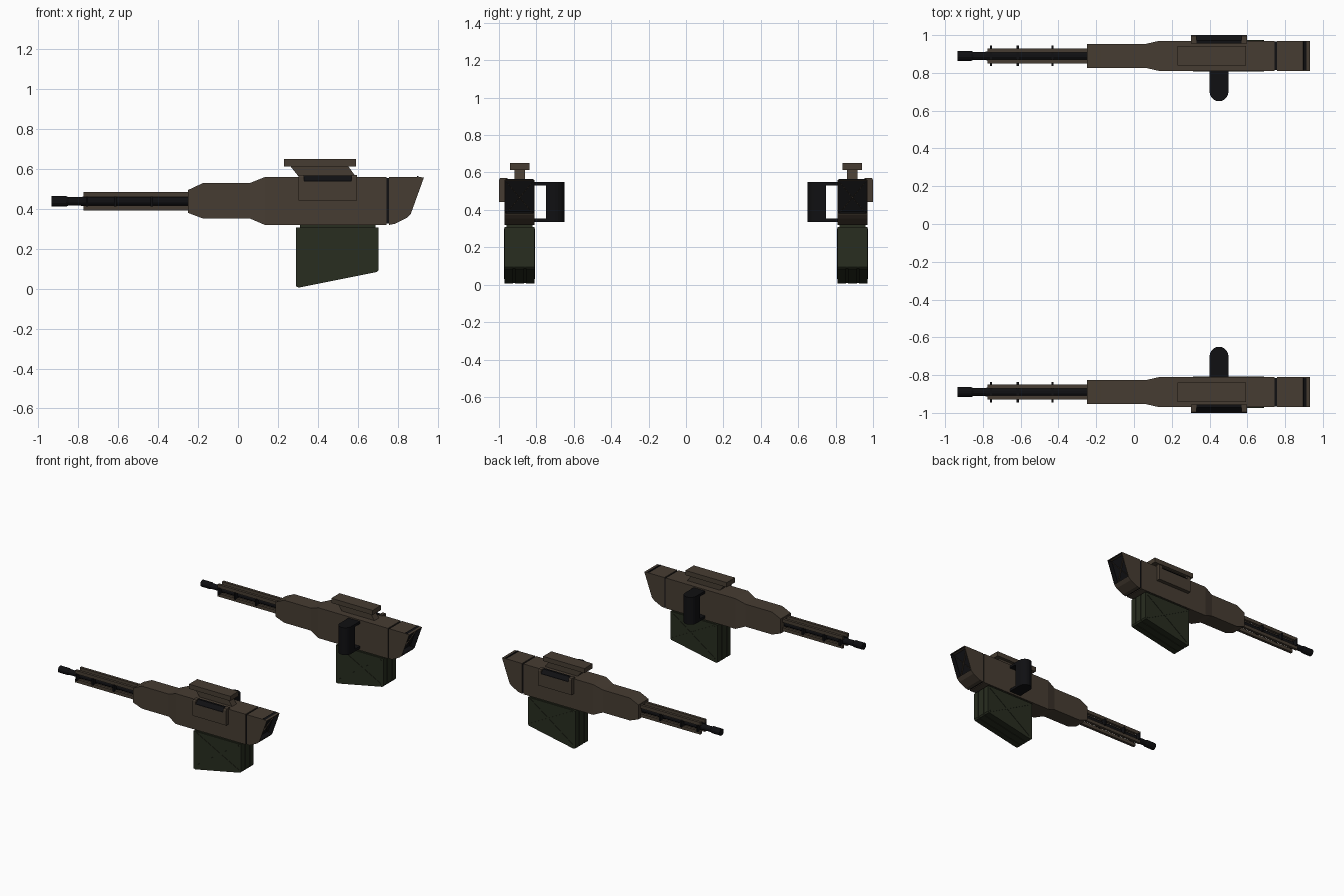
import bpy, bmesh, math

if "Cube" in bpy.data.objects:
    bpy.data.objects.remove(bpy.data.objects["Cube"])

C = -0.89  # centre line of the front gun; the other gun is mirrored across y = 0


def mat(name, col):
    m = bpy.data.materials.new(name)
    m.diffuse_color = (*col, 1)
    m.use_nodes = True
    m.node_tree.nodes["Principled BSDF"].inputs["Base Color"].default_value = m.diffuse_color
    return m


BROWN = mat("brown", (0.062, 0.046, 0.032))
DARK = mat("black", (0.005, 0.005, 0.006))
GREEN = mat("green", (0.021, 0.026, 0.014))


def finish(name, bm, *mats):
    bmesh.ops.recalc_face_normals(bm, faces=bm.faces)
    me = bpy.data.meshes.new(name)
    bm.to_mesh(me)
    bm.free()
    for m in mats:
        me.materials.append(m)
    ob = bpy.data.objects.new(name, me)
    bpy.context.collection.objects.link(ob)
    mod = ob.modifiers.new("mirror", 'MIRROR')
    mod.use_axis = (False, True, False)
    mod.use_mirror_merge = False
    return ob


def loft(bm, rings):
    """Skin a list of equal-length point rings and cap both ends."""
    vs = [[bm.verts.new(p) for p in r] for r in rings]
    n = len(vs[0])
    for a, b in zip(vs, vs[1:]):
        for i in range(n):
            bm.faces.new((a[i], a[(i + 1) % n], b[(i + 1) % n], b[i]))
    bm.faces.new(vs[0])
    bm.faces.new(vs[-1])


def prism(bm, profile, y0, y1):
    """Extrude an x-z profile between two offsets from the gun centre line."""
    loft(bm, [[(x, C + y, z) for x, z in profile] for y in (y0, y1)])


def box(bm, x0, x1, y0, y1, z0, z1):
    prism(bm, [(x0, z0), (x1, z0), (x1, z1), (x0, z1)], y0, y1)


def strip(bm, p, q, w, y0, y1):
    """Straight bar in the x-z plane from p to q."""
    dx, dz = q[0] - p[0], q[1] - p[1]
    k = w / 2 / math.hypot(dx, dz)
    nx, nz = -dz * k, dx * k
    prism(bm, [(p[0] + nx, p[1] + nz), (q[0] + nx, q[1] + nz),
               (q[0] - nx, q[1] - nz), (p[0] - nx, p[1] - nz)], y0, y1)


# receiver: rectangular sections that widen toward the rear
bm = bmesh.new()
loft(bm, [[(x, C - h, z0), (x, C + h, z0), (x, C + h, z1), (x, C - h, z1)]
          for x, z0, z1, h in [(-0.25, 0.38, 0.495, 0.063), (-0.175, 0.352, 0.53, 0.063),
                               (0.06, 0.352, 0.53, 0.063), (0.135, 0.32, 0.56, 0.08),
                               (0.745, 0.32, 0.56, 0.08)]])
finish("receiver", bm, BROWN)

# dark joint between receiver and stock
bm = bmesh.new()
box(bm, 0.74, 0.765, -0.075, 0.075, 0.326, 0.554)
finish("stock_joint", bm, DARK)

# stock with a hollow slanted rear
bm = bmesh.new()
prism(bm, [(0.757, 0.32), (0.785, 0.325), (0.845, 0.355), (0.866, 0.375),
           (0.932, 0.558), (0.9, 0.56), (0.757, 0.56)], -0.08, 0.08)
bmesh.ops.recalc_face_normals(bm, faces=bm.faces)
rear = max(bm.faces, key=lambda f: f.calc_center_median().x if len(f.verts) == 4 and f.normal.x > 0.5
           and f.calc_area() > 0.02 else -9)
bmesh.ops.inset_region(bm, faces=[rear], thickness=0.007)
ret = bmesh.ops.extrude_discrete_faces(bm, faces=[rear])
floor = ret['faces'][0]
n = floor.normal.copy()
bmesh.ops.translate(bm, verts=floor.verts, vec=-n * 0.035)
floor.material_index = 1
for e in floor.edges:
    for f in e.link_faces:
        f.material_index = 1
finish("stock", bm, BROWN, DARK)

# cross brace inside the stock opening
bm = bmesh.new()
for s in (-1, 1):
    rings = []
    for t in (-1, 1):
        x, z = 0.899 + 0.031 * t, 0.466 + 0.083 * t
        y = C + s * t * 0.07
        rings.append([(x - 0.03, y - 0.003, z), (x - 0.03, y + 0.003, z),
                      (x - 0.022, y + 0.003, z), (x - 0.022, y - 0.003, z)])
    loft(bm, rings)
finish("stock_brace", bm, BROWN)

# barrel and stepped muzzle, turned in one piece
bm = bmesh.new()
loft(bm, [[(x, C + r * math.cos(a), 0.438 + r * math.sin(a))
           for a in [math.tau * (i + 0.5) / 12 for i in range(12)]]
          for x, r in [(-0.935, 0.027), (-0.86, 0.027), (-0.85, 0.022), (-0.79, 0.022),
                       (-0.78, 0.024), (-0.24, 0.024)]])
finish("barrel", bm, DARK)

# four corner rails around the barrel
bm = bmesh.new()
for s in (-1, 1):
    for z0, z1 in ((0.391, 0.417), (0.459, 0.486)):
        box(bm, -0.775, -0.24, *sorted((s * 0.018, s * 0.039)), z0, z1)
finish("barrel_rails", bm, BROWN)

# cross plates holding the rails
bm = bmesh.new()
for x in (-0.757, -0.616, -0.432):
    box(bm, x - 0.006, x + 0.006, -0.054, 0.054, 0.413, 0.463)
finish("barrel_clamps", bm, DARK)

# magazine: core between two side shells, with crossed ribs
bm = bmesh.new()
shell = [(0.29, 0.308), (0.29, 0.012), (0.305, 0.006), (0.697, 0.084), (0.705, 0.095), (0.705, 0.308)]
core = [(0.295, 0.306), (0.295, 0.014), (0.306, 0.010), (0.694, 0.088), (0.70, 0.097), (0.70, 0.306)]
for y0, y1 in ((-0.08, -0.035), (-0.025, 0.025), (0.035, 0.08)):
    prism(bm, shell, y0, y1)
prism(bm, core, -0.06, 0.06)
for s in (-1, 1):
    ys = sorted((s * 0.078, s * 0.083))
    strip(bm, (0.315, 0.295), (0.685, 0.1), 0.012, *ys)
    strip(bm, (0.315, 0.035), (0.685, 0.295), 0.012, *ys)
box(bm, 0.31, 0.69, -0.07, 0.07, 0.3, 0.325)
finish("magazine", bm, GREEN)

# top sight mount: leaning neck and flat plate
bm = bmesh.new()
prism(bm, [(0.31, 0.555), (0.595, 0.555), (0.552, 0.615), (0.262, 0.615)], -0.028, 0.028)
box(bm, 0.23, 0.592, -0.052, 0.052, 0.613, 0.65)
finish("sight_mount", bm, BROWN)

# outer ejection housing with a dark port in its top corner
bm = bmesh.new()
box(bm, 0.303, 0.597, -0.11, -0.07, 0.442, 0.538)
for x0, x1 in ((0.303, 0.33), (0.57, 0.597)):
    prof = [(-0.11, 0.538), (-0.11, 0.56), (-0.104, 0.57), (-0.065, 0.57), (-0.065, 0.538)]
    loft(bm, [[(x, C + y, z) for y, z in prof] for x in (x0, x1)])
finish("port_housing", bm, BROWN)
bm = bmesh.new()
prof = [(-0.109, 0.536), (-0.109, 0.541), (-0.082, 0.568), (-0.065, 0.568), (-0.065, 0.536)]
loft(bm, [[(x, C + y, z) for y, z in prof] for x in (0.328, 0.572)])
finish("ejection_port", bm, DARK)

# inner side handle: rounded grip on two flat arms
bm = bmesh.new()
arc = [(0.45 + 0.05 * math.cos(a), C + 0.19 + 0.05 * math.sin(a))
       for a in [math.pi * i / 10 for i in range(11)]]
outline = [(0.40, C + 0.142), (0.50, C + 0.142)] + arc
loft(bm, [[(x, y, z) for x, y in outline] for z in (0.334, 0.55)])
for z in (0.334, 0.53):
    box(bm, 0.40, 0.50, 0.07, 0.145, z, z + 0.02)
finish("side_handle", bm, DARK)
